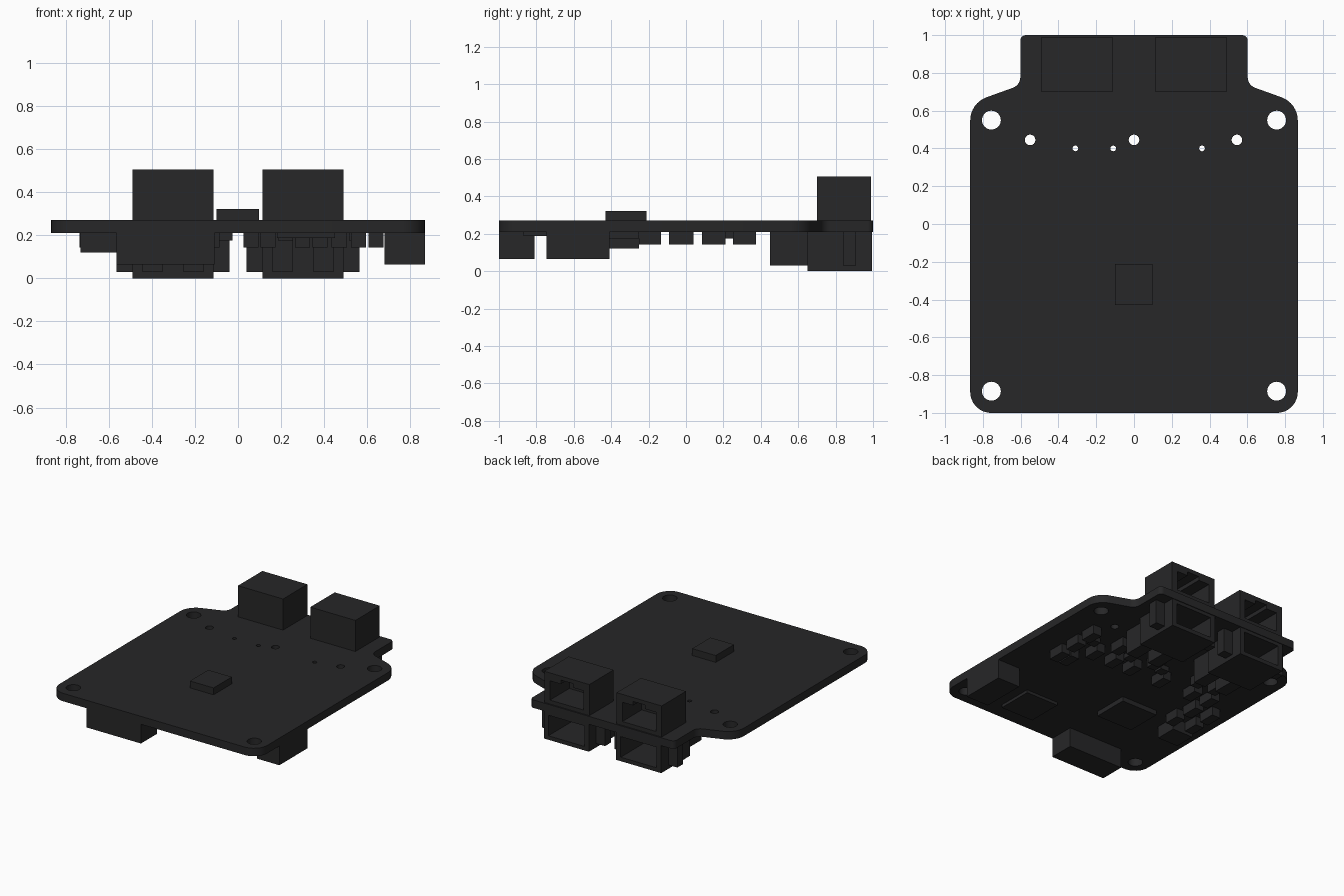
import bpy, math
from mathutils import Vector

if "Cube" in bpy.data.objects:
    bpy.data.objects.remove(bpy.data.objects["Cube"])

mat = bpy.data.materials.new("dark_board")
mat.diffuse_color = (0.02, 0.02, 0.021, 1)
mat.use_nodes = True
mat.node_tree.nodes["Principled BSDF"].inputs["Base Color"].default_value = mat.diffuse_color
TOP, BOT = 0.27, 0.21


def box(name, x0, x1, y0, y1, z0, z1):
    bpy.ops.mesh.primitive_cube_add(size=1, location=((x0 + x1) / 2, (y0 + y1) / 2, (z0 + z1) / 2))
    o = bpy.context.object
    o.name = name
    o.scale = (x1 - x0, y1 - y0, z1 - z0)
    bpy.ops.object.transform_apply(location=True, rotation=False, scale=True)
    o.data.materials.append(mat)
    return o


def rounded(corners, steps=8):
    """Polygon with filleted corners; each corner is (x, y, radius)."""
    out = []
    n = len(corners)
    for i, (x, y, r) in enumerate(corners):
        p = Vector((x, y))
        a = (Vector(corners[i - 1][:2]) - p).normalized()
        b = (Vector(corners[(i + 1) % n][:2]) - p).normalized()
        half = a.angle(b) / 2
        c = p + (a + b).normalized() * (r / math.sin(half))
        t = r / math.tan(half)
        s, e = p + a * t - c, p + b * t - c
        for k in range(steps + 1):
            d = s.lerp(e, k / steps).normalized() * r
            out.append(c + d)
    return out


def circle(x, y, r, n=32):
    return [Vector((x + r * math.cos(2 * math.pi * i / n), y + r * math.sin(2 * math.pi * i / n)))
            for i in range(n)]


# Circuit board: filleted outline with drilled holes
half = [(0.867, -1, 0.11), (0.867, 0.64, 0.13), (0.602, 0.735, 0.06), (0.602, 1, 0.03)]
outline = rounded(half + [(-x, y, r) for x, y, r in reversed(half)])
holes = [circle(sx * 0.755, y, 0.05) for sx in (-1, 1) for y in (0.55, -0.885)]
holes += [circle(x, 0.445, 0.028) for x in (-0.55, 0, 0.545)]
holes += [circle(x, 0.4, 0.015) for x in (-0.31, -0.11, 0.36)]
cu = bpy.data.curves.new("circuit_board", 'CURVE')
cu.dimensions = '2D'
cu.fill_mode = 'BOTH'
cu.extrude = (TOP - BOT) / 2
for pts in [outline] + holes:
    sp = cu.splines.new('POLY')
    sp.points.add(len(pts) - 1)
    for q, p in zip(sp.points, pts):
        q.co = (p.x, p.y, 0, 1)
    sp.use_cyclic_u = True
board = bpy.data.objects.new("circuit_board", cu)
bpy.context.collection.objects.link(board)
board.location.z = (TOP + BOT) / 2
bpy.ops.object.select_all(action='DESELECT')
board.select_set(True)
bpy.context.view_layer.objects.active = board
bpy.ops.object.convert(target='MESH')
board = bpy.context.object
board.data.materials.clear()
board.data.materials.append(mat)
bpy.ops.object.shade_smooth_by_angle(angle=math.radians(30))


def cut(target, name, *dims):
    c = box(name, *dims)
    m = target.modifiers.new("opening", 'BOOLEAN')
    m.operation = 'DIFFERENCE'
    m.solver = 'EXACT'
    m.object = c
    bpy.context.view_layer.objects.active = target
    bpy.ops.object.modifier_apply(modifier=m.name)
    bpy.data.objects.remove(c)


# Jack sockets above and below the board, with stepped openings facing the back
for cx in (-0.302, 0.302):
    up = box("upper_jack", cx - 0.188, cx + 0.188, 0.7, 0.99, TOP, 0.505)
    cut(up, "opening", cx - 0.14, cx + 0.14, 0.76, 1.05, 0.3, 0.445)
    cut(up, "latch_notch", cx - 0.05, cx + 0.05, 0.76, 1.05, 0.43, 0.475)
    low = box("lower_jack", cx - 0.188, cx + 0.188, 0.65, 0.995, 0, BOT)
    cut(low, "opening", cx - 0.15, cx + 0.15, 0.72, 1.05, 0.03, 0.185)
    for s in (-1, 1):
        # side posts and rear tabs of the lower jack
        a, b = sorted((cx + s * 0.188, cx + s * 0.263))
        box("jack_side_post", a, b, 0.84, 0.91, 0.03, BOT)
        box("jack_rear_tab", cx + s * 0.095 - 0.047, cx + s * 0.095 + 0.047, 0.45, 0.65, 0.03, BOT)

# Edge connectors, chips
box("top_chip", -0.1, 0.097, -0.43, -0.212, TOP, 0.322)
box("front_connector", -0.565, -0.11, -1, -0.81, 0.065, BOT)
box("side_connector", 0.68, 0.867, -0.745, -0.41, 0.065, BOT)
box("flat_chip", 0.18, 0.45, -0.87, -0.6, 0.188, BOT)
box("processor_chip", -0.41, -0.11, -0.52, -0.25, 0.175, BOT)
box("power_coil", -0.73, -0.56, -0.41, -0.25, 0.12, BOT)

# Small parts under the board, in rows
rows = [(-0.25, -0.135, (-0.7, -0.53)),
        (-0.09, 0.04, (-0.7, -0.55, 0.64, 0.56)),
        (0.085, 0.21, (-0.55, -0.4, -0.12, 0.14, 0.3, 0.47, 0.64)),
        (0.25, 0.375, (-0.48, -0.33, 0.06, 0.38, 0.64))]
for y0, y1, xs in rows:
    for x in xs:
        box("small_component", x - 0.035, x + 0.035, y0, y1, 0.143, BOT)
for x in (-0.06, 0.22, 0.55):
    box("low_component", x - 0.035, x + 0.035, 0.19, 0.26, 0.175, BOT)
